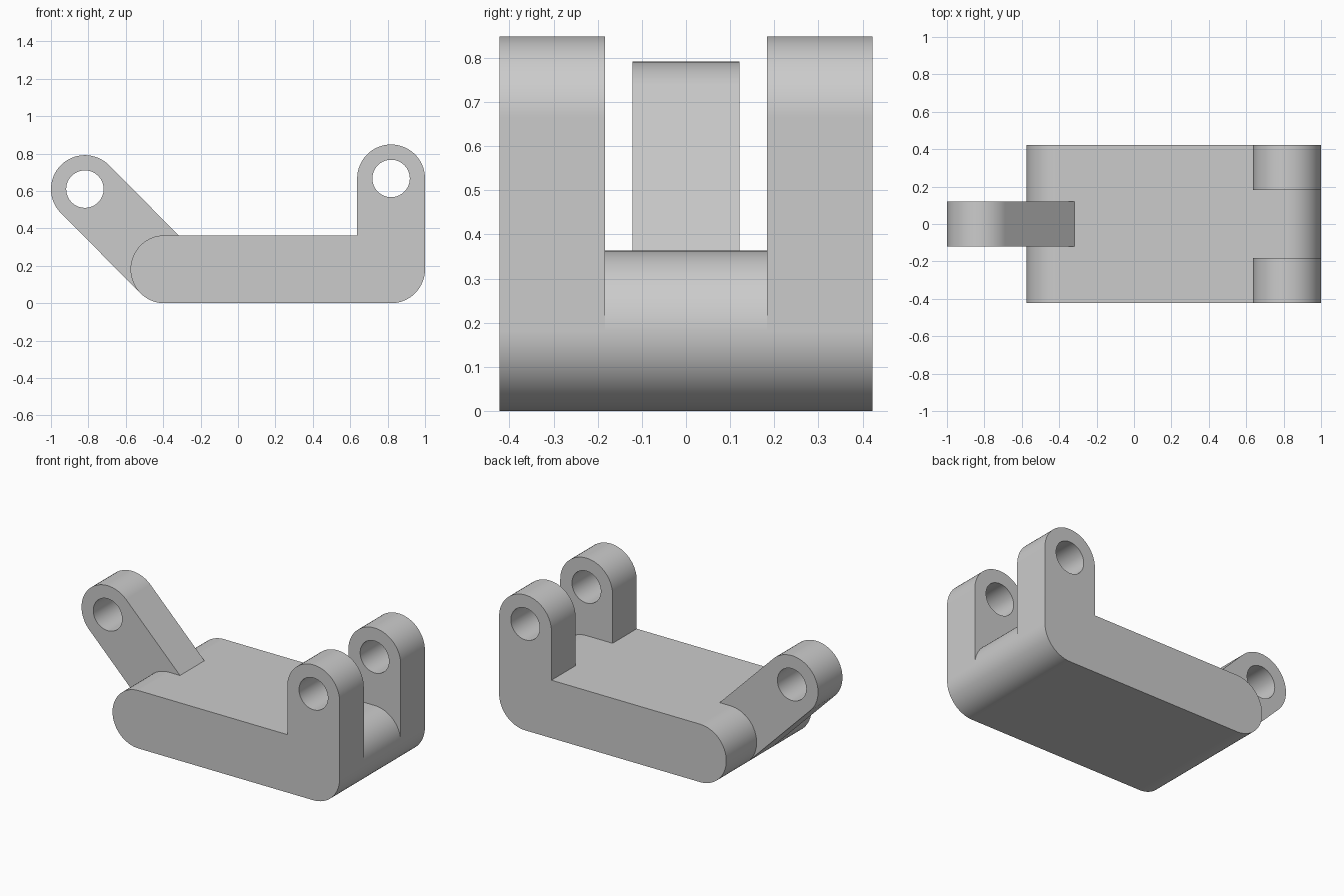
import bpy
import bmesh
from math import cos, sin, radians
from mathutils import Vector

cube = bpy.data.objects.get("Cube")
if cube:
    bpy.data.objects.remove(cube, do_unlink=True)

R = 0.1815          # radius of every rounded end
HOLE = 0.1          # pin hole radius
HALF_WIDTH = 0.422  # half the body width
SLOT = 0.183        # half the gap between the lugs
ARM = 0.121         # half the arm thickness
REAR = Vector((-0.393, R))
FRONT = Vector((1 - R, R))
LUG_PIN = Vector((1 - R, 0.667))
ARM_PIN = Vector((-1 + R, 0.61))

grey = bpy.data.materials.new("plain_grey")
grey.use_nodes = True
grey.diffuse_color = (0.6, 0.6, 0.6, 1)
grey.node_tree.nodes["Principled BSDF"].inputs["Base Color"].default_value = (0.6, 0.6, 0.6, 1)


def arc(center, radius, start, end, steps=32):
    angles = [radians(start + (end - start) * i / steps) for i in range(steps + 1)]
    return [center + radius * Vector((cos(a), sin(a))) for a in angles]


def prism(name, profile, y0, y1):
    """Extrude an x-z outline from y0 to y1."""
    bm = bmesh.new()
    face = bm.faces.new([bm.verts.new((p.x, y0, p.y)) for p in profile])
    side = bmesh.ops.extrude_face_region(bm, geom=[face])["geom"]
    verts = [v for v in side if isinstance(v, bmesh.types.BMVert)]
    bmesh.ops.translate(bm, verts=verts, vec=(0, y1 - y0, 0))
    bmesh.ops.recalc_face_normals(bm, faces=bm.faces)
    mesh = bpy.data.meshes.new(name)
    bm.to_mesh(mesh)
    bm.free()
    mesh.materials.append(grey)
    obj = bpy.data.objects.new(name, mesh)
    bpy.context.collection.objects.link(obj)
    return obj


def combine(obj, tool, operation):
    """Apply a boolean and discard the tool object."""
    bpy.context.view_layer.objects.active = obj
    mod = obj.modifiers.new("boolean", "BOOLEAN")
    mod.operation, mod.object, mod.solver = operation, tool, "EXACT"
    bpy.ops.object.modifier_apply(modifier=mod.name)
    bpy.data.objects.remove(tool, do_unlink=True)


def drill(obj, center):
    profile = arc(center, HOLE, 0, 360, 64)[:-1]
    combine(obj, prism("pin_cutter", profile, -1, 1), "DIFFERENCE")


# Body: a thick slab with both ends rounded
body = prism("body", arc(FRONT, R, -90, 90) + arc(REAR, R, 90, 270),
             -HALF_WIDTH, HALF_WIDTH)

# Two upright lugs joined to the body
lug_profile = arc(LUG_PIN, R, 0, 180) + [FRONT + Vector((-R, 0)), FRONT + Vector((R, 0))]
for y0, y1 in ((-HALF_WIDTH, -SLOT), (SLOT, HALF_WIDTH)):
    combine(body, prism("lug", lug_profile, y0, y1), "UNION")
drill(body, LUG_PIN)

# Slanted arm rising from the other end, its foot buried in the body
across = (REAR - ARM_PIN).orthogonal().normalized() * R
arm = prism("slanted_arm", arc(ARM_PIN, R, 45, 225) + [REAR - across, REAR + across],
            -ARM, ARM)
drill(arm, ARM_PIN)

# Smooth the round ends, keep the flat faces crisp
for obj in (body, arm):
    bpy.ops.object.select_all(action="DESELECT")
    obj.select_set(True)
    bpy.context.view_layer.objects.active = obj
    bpy.ops.object.shade_smooth_by_angle(angle=radians(30))
    weighted = obj.modifiers.new("weighted_normals", "WEIGHTED_NORMAL")
    weighted.keep_sharp = True
